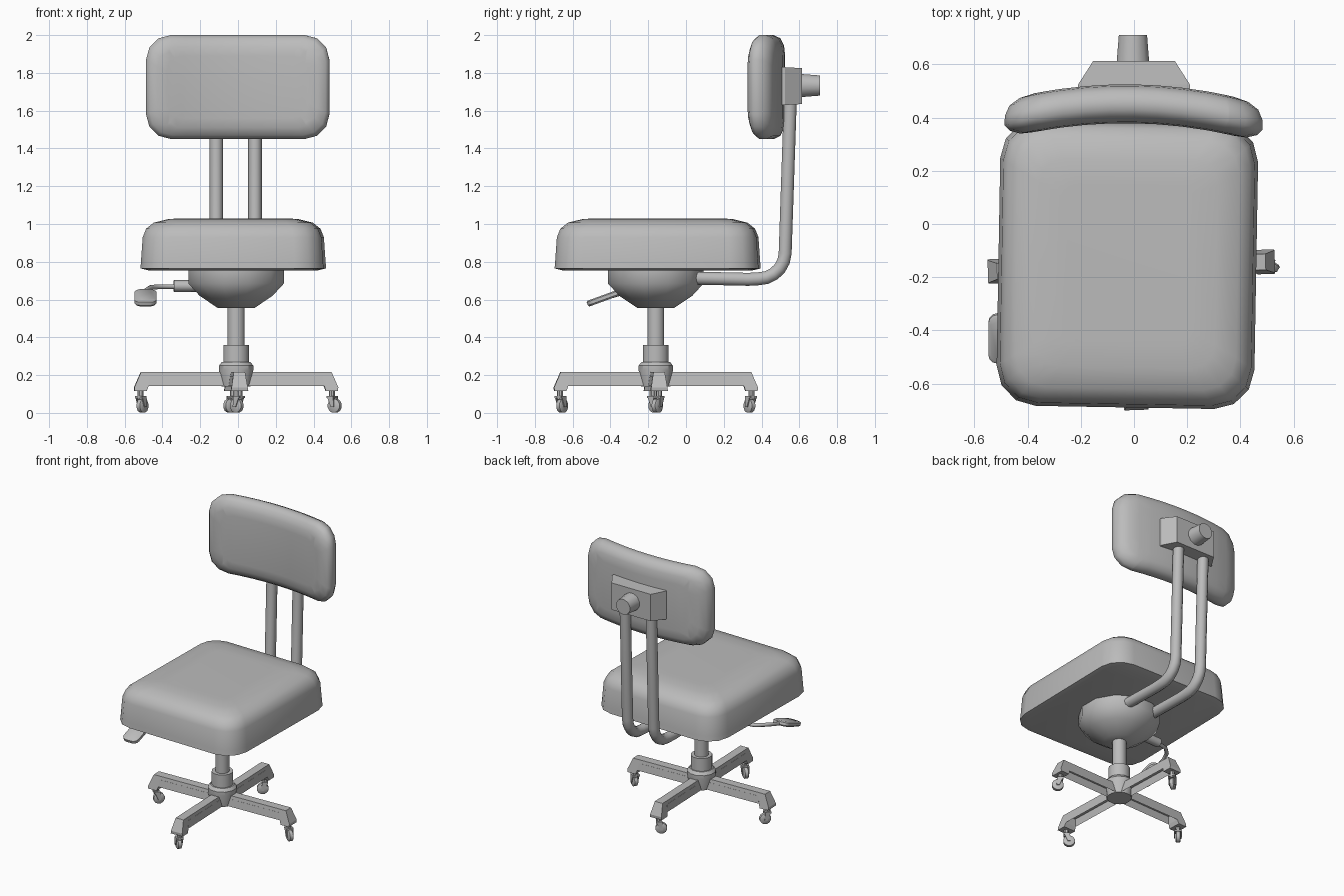
import bpy, bmesh, math
from mathutils import Matrix, Vector

cube = bpy.data.objects.get("Cube")
if cube:
    bpy.data.objects.remove(cube, do_unlink=True)

grey = bpy.data.materials.new("plain grey")
grey.use_nodes = True
colour = (0.5, 0.5, 0.5, 1)
grey.diffuse_color = colour
grey.node_tree.nodes["Principled BSDF"].inputs["Base Color"].default_value = colour

CX, CY = -0.01, -0.16  # axis of the column


def finish(name, bm, matrix=Matrix(), smooth=40):
    """Turn a bmesh into a named, shaded object."""
    bmesh.ops.recalc_face_normals(bm, faces=bm.faces)
    mesh = bpy.data.meshes.new(name)
    bm.to_mesh(mesh)
    bm.free()
    mesh.materials.append(grey)
    obj = bpy.data.objects.new(name, mesh)
    bpy.context.collection.objects.link(obj)
    obj.matrix_world = matrix
    if smooth:
        bpy.ops.object.select_all(action='DESELECT')
        obj.select_set(True)
        bpy.context.view_layer.objects.active = obj
        bpy.ops.object.shade_smooth_by_angle(angle=math.radians(smooth))
    return obj


def loft(rings):
    """Join rings of equal length, capping both ends."""
    bm = bmesh.new()
    loops = [[bm.verts.new(p) for p in ring] for ring in rings]
    n = len(loops[0])
    for a, b in zip(loops, loops[1:]):
        for i in range(n):
            j = (i + 1) % n
            bm.faces.new((a[i], a[j], b[j], b[i]))
    bm.faces.new(loops[0][::-1])
    bm.faces.new(loops[-1])
    return bm


def lathe(profile, sides):
    """Stack circles given as (radius, height)."""
    turn = math.tau / sides
    return loft([[(r * math.cos(turn * (i + .5)), r * math.sin(turn * (i + .5)), z)
                  for i in range(sides)] for r, z in profile])


def cushion(hx, hy, corner, layers):
    """Stack rounded rectangles given as (inset, height)."""
    rings = []
    for inset, z in layers:
        ring = []
        for q, (sx, sy) in enumerate(((1, 1), (-1, 1), (-1, -1), (1, -1))):
            for k in range(4):
                a = math.radians(90 * q + 30 * k)
                r = corner - inset * 0.4
                ring.append((sx * (hx - inset - r) + r * math.cos(a),
                             sy * (hy - inset - r) + r * math.sin(a), z))
        rings.append(ring)
    return loft(rings)


def tube(name, points, radius, sides=10):
    """Sweep a circle along a path."""
    pts = [Vector(p) for p in points]
    rings = []
    for i, p in enumerate(pts):
        t = (pts[min(i + 1, len(pts) - 1)] - pts[max(i - 1, 0)]).normalized()
        rot = Vector((0, 0, 1)).rotation_difference(t).to_matrix()
        rings.append([p + rot @ Vector((radius * math.cos(math.tau * k / sides),
                                        radius * math.sin(math.tau * k / sides), 0))
                      for k in range(sides)])
    return finish(name, loft(rings), smooth=50)


def place(x, y, z=0, turn=0):
    return Matrix.Translation((x, y, z)) @ Matrix.Rotation(math.radians(turn), 4, 'Z')


# Seat cushion
seat = cushion(0.485, 0.54, 0.15, [(0.04, 0.755), (0.0, 0.765), (0.003, 0.8), (0.012, 0.93),
                                  (0.03, 0.975), (0.07, 1.007), (0.15, 1.027), (0.24, 1.03)])
finish("seat_cushion", seat, place(-0.025, -0.15, 0, -1), 60)

# Backrest: an upright cushion, sliced and bowed around the sitter
back = cushion(0.485, 0.275, 0.13, [(0.11, 0.0), (0.055, 0.006), (0.017, 0.025), (0.0, 0.06),
                                   (0.0, 0.095), (0.02, 0.125), (0.06, 0.145), (0.11, 0.15)])
for k in range(-4, 5):
    bmesh.ops.bisect_plane(back, geom=back.verts[:] + back.edges[:] + back.faces[:],
                           plane_co=(k * 0.09, 0, 0), plane_no=(1, 0, 0))
for v in back.verts:
    x, height, depth = v.co
    v.co = (x, 0.525 - depth - 0.06 * (x / 0.46) ** 2, height)
    if depth > 0.1:
        v.co.y += 0.004
finish("backrest_cushion", back, place(-0.008, 0.0, 1.725, -1), 60)

# Bracket behind the backrest
bracket = loft([[(sx * w, y, 1.73 + sz * h) for sx, sz in ((-1, -1), (1, -1), (1, 1), (-1, 1))]
                for w, y, h in ((0.21, 0.50, 0.1), (0.21, 0.525, 0.1), (0.153, 0.614, 0.095))])
finish("backrest_bracket", bracket, smooth=0)

# Tightening knob
knob = lathe([(0.064, 0.0), (0.055, 0.11)], 12)
finish("backrest_knob", knob,
       Matrix.Translation((-0.004, 0.6, 1.733)) @ Matrix.Rotation(math.radians(-90), 4, 'X'))

# Pair of bent support tubes
for side, x in (("right", -0.115), ("left", 0.09)):
    path = [(x, -0.02, 0.715), (x, 0.33, 0.707)]
    for k in range(6):
        a = math.radians(-90 + 17.5 * k)
        path.append((x, 0.385 + 0.14 * math.cos(a), 0.85 + 0.14 * math.sin(a)))
    path.append((x, 0.553, 1.68))
    tube("support_tube_" + side, path, 0.036)

# Tilt housing, column and hub share one axis
finish("tilt_housing", lathe([(0.1, 0.555), (0.2, 0.62), (0.262, 0.685), (0.262, 0.76)], 12),
       place(CX, CY), 50)
finish("column", lathe([(0.046, 0.34), (0.046, 0.58)], 12), place(CX, CY))
finish("column_collar", lathe([(0.07, 0.26), (0.07, 0.36)], 12), place(CX, CY))
finish("base_hub", lathe([(0.08, 0.14), (0.094, 0.225), (0.094, 0.25), (0.078, 0.27)], 12),
       place(CX, CY), 30)


def make_leg(name, matrix):
    """Hollow tapered spoke with a sloped tip."""
    outline = [(0.04, 0.143), (0.465, 0.143), (0.475, 0.115), (0.538, 0.115),
               (0.54, 0.135), (0.505, 0.216), (0.04, 0.216)]
    rings = [[(r, s * (0.046 - 0.016 * (z - 0.115) / 0.1), z) for r, z in outline]
             for s in (-1, 1)]
    bm = loft(rings)
    bmesh.ops.recalc_face_normals(bm, faces=bm.faces)
    under = max((f for f in bm.faces if f.normal.z < -0.9), key=lambda f: f.calc_area())
    bmesh.ops.inset_region(bm, faces=[under], thickness=0.01, depth=0)
    for v in under.verts:
        v.co.z += 0.05
    finish(name, bm, matrix, 0)


def make_caster(name, matrix):
    """Stem, fork cheeks and a trailing wheel."""
    finish(name + "_stem", lathe([(0.016, 0.07), (0.016, 0.12)], 8), matrix)
    lay = matrix @ Matrix.Translation((0.018, 0, 0.038)) @ Matrix.Rotation(math.pi / 2, 4, 'X')
    wheel = lathe([(0.03, -0.016), (0.038, -0.011), (0.038, 0.011), (0.03, 0.016)], 12)
    finish(name + "_wheel", wheel, lay)
    fork = bmesh.new()
    for s in (-1, 1):
        cheek = bmesh.ops.create_cube(fork, size=1)["verts"]
        for v in cheek:
            top = v.co.z > 0
            v.co = (v.co.x * (0.04 if top else 0.018) + (0.003 if top else 0.018),
                    s * 0.021 + v.co.y * 0.006, 0.09 if top else 0.03)
    crown = bmesh.ops.create_cube(fork, size=1)["verts"]
    for v in crown:
        v.co = (v.co.x * 0.04 + 0.003, v.co.y * 0.048, 0.084 + v.co.z * 0.012)
    finish(name + "_fork", fork, matrix, 0)


# Four spokes with casters
for (side, angle), swivel in zip((("left", 0), ("back", 90), ("right", 180), ("front", 270)),
                                 (-35, 215, 50, 140)):
    spoke = place(CX, CY, 0, angle + 2)
    make_leg("base_leg_" + side, spoke)
    make_caster("caster_" + side, spoke @ place(0.507, 0, 0, swivel - angle))

# Height lever
tube("lever_sleeve", [(-0.2, -0.155, 0.672), (-0.34, -0.16, 0.672)], 0.031, 8)
tube("lever_rod", [(-0.33, -0.16, 0.668), (-0.41, -0.175, 0.668), (-0.46, -0.22, 0.665),
                   (-0.485, -0.29, 0.65), (-0.488, -0.42, 0.612)], 0.013, 8)
paddle = cushion(0.058, 0.098, 0.035, [(0.006, -0.016), (0.0, -0.008), (0.0, 0.01), (0.008, 0.016)])
finish("lever_paddle", paddle,
       Matrix.Translation((-0.49, -0.43, 0.61)) @ Matrix.Rotation(math.radians(20), 4, 'X'), 35)
